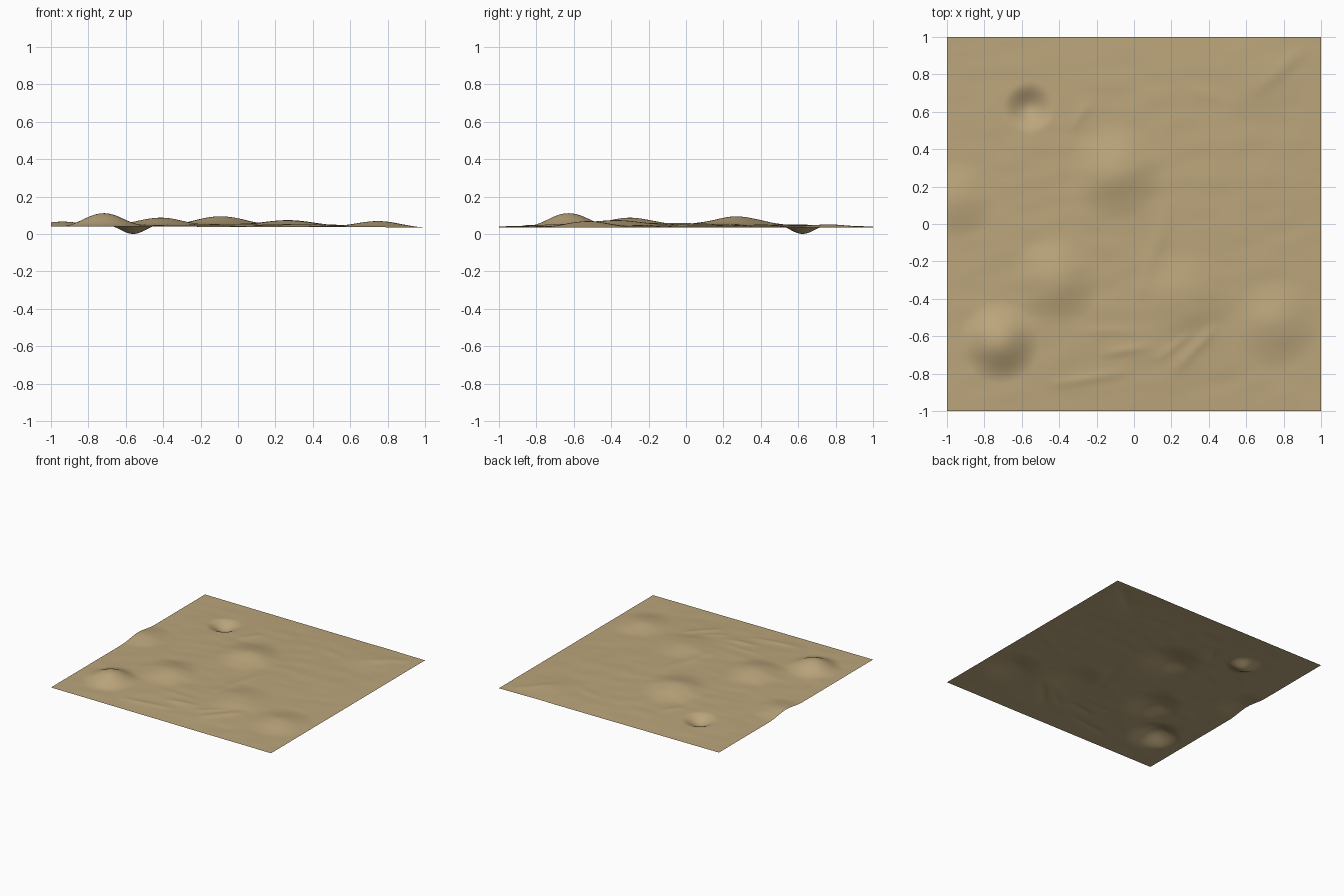
import bpy, bmesh, math
from mathutils import Vector, noise

if "Cube" in bpy.data.objects:
    bpy.data.objects.remove(bpy.data.objects["Cube"])

# Hills and pit: x, y, radius, height
MOUNDS = [
    (-0.72, -0.63, 0.22, 0.066),
    (-0.42, -0.30, 0.25, 0.036),
    (-0.10, 0.28, 0.27, 0.040),
    (0.28, -0.38, 0.27, 0.022),
    (0.76, -0.53, 0.25, 0.029),
    (-0.95, 0.13, 0.22, 0.024),
    (0.66, 0.80, 0.28, 0.010),
    (-0.56, 0.62, 0.14, -0.046),
]

# Narrow wind ridges: start, end, width, height
RIDGES = [
    ((0.20, -0.80), (0.46, -0.53), 0.030, 0.006),
    ((0.10, -0.74), (0.32, -0.58), 0.025, 0.004),
    ((-0.20, -0.70), (0.12, -0.65), 0.025, 0.005),
    ((-0.48, -0.86), (0.00, -0.79), 0.025, 0.005),
    ((-0.34, -0.57), (0.05, -0.57), 0.025, 0.003),
    ((0.00, -0.50), (0.20, 0.15), 0.040, 0.004),
    ((-0.35, 0.48), (-0.22, 0.68), 0.030, 0.004),
    ((0.62, 0.68), (0.95, 0.97), 0.040, 0.005),
    ((0.15, 0.78), (0.60, 0.62), 0.040, 0.003),
]


def height(x, y):
    # Gently domed base that thins towards the edges
    z = 0.029 + 0.017 * (1 - x * x) * (1 - y * y) - 0.003 * x
    fade = min(1, 6 * (1 - max(abs(x), abs(y))) + 0.15)
    z += 0.004 * fade * noise.noise(Vector((x * 2.5, y * 2.5, 3)))
    z += 0.0025 * fade * noise.noise(Vector((x * 5 - y * 2, y * 10, 7)))
    for cx, cy, r, h in MOUNDS:
        d = math.hypot(x - cx, y - cy) / r
        if d < 1:
            z += h * (0.5 + 0.5 * math.cos(math.pi * d))
    p = Vector((x, y))
    for a, b, w, h in RIDGES:
        a, b = Vector(a), Vector(b)
        t = (p - a).dot(b - a) / (b - a).length_squared
        if 0 < t < 1:
            d = (p - a.lerp(b, t)).length / w
            z += h * math.sin(math.pi * t) * math.exp(-d * d)
    return z


# Sand sheet
bm = bmesh.new()
bmesh.ops.create_grid(bm, x_segments=160, y_segments=160, size=1)
for v in bm.verts:
    v.co.z = height(v.co.x, v.co.y)
low = min(v.co.z for v in bm.verts)
for v in bm.verts:
    v.co.z -= low
for f in bm.faces:
    f.smooth = True
mesh = bpy.data.meshes.new("sand_terrain")
bm.to_mesh(mesh)
bm.free()
terrain = bpy.data.objects.new("sand_terrain", mesh)
bpy.context.collection.objects.link(terrain)

# Sand colour
sand = bpy.data.materials.new("sand")
sand.diffuse_color = (0.50, 0.38, 0.20, 1)
sand.use_nodes = True
sand.node_tree.nodes["Principled BSDF"].inputs["Base Color"].default_value = sand.diffuse_color
mesh.materials.append(sand)
